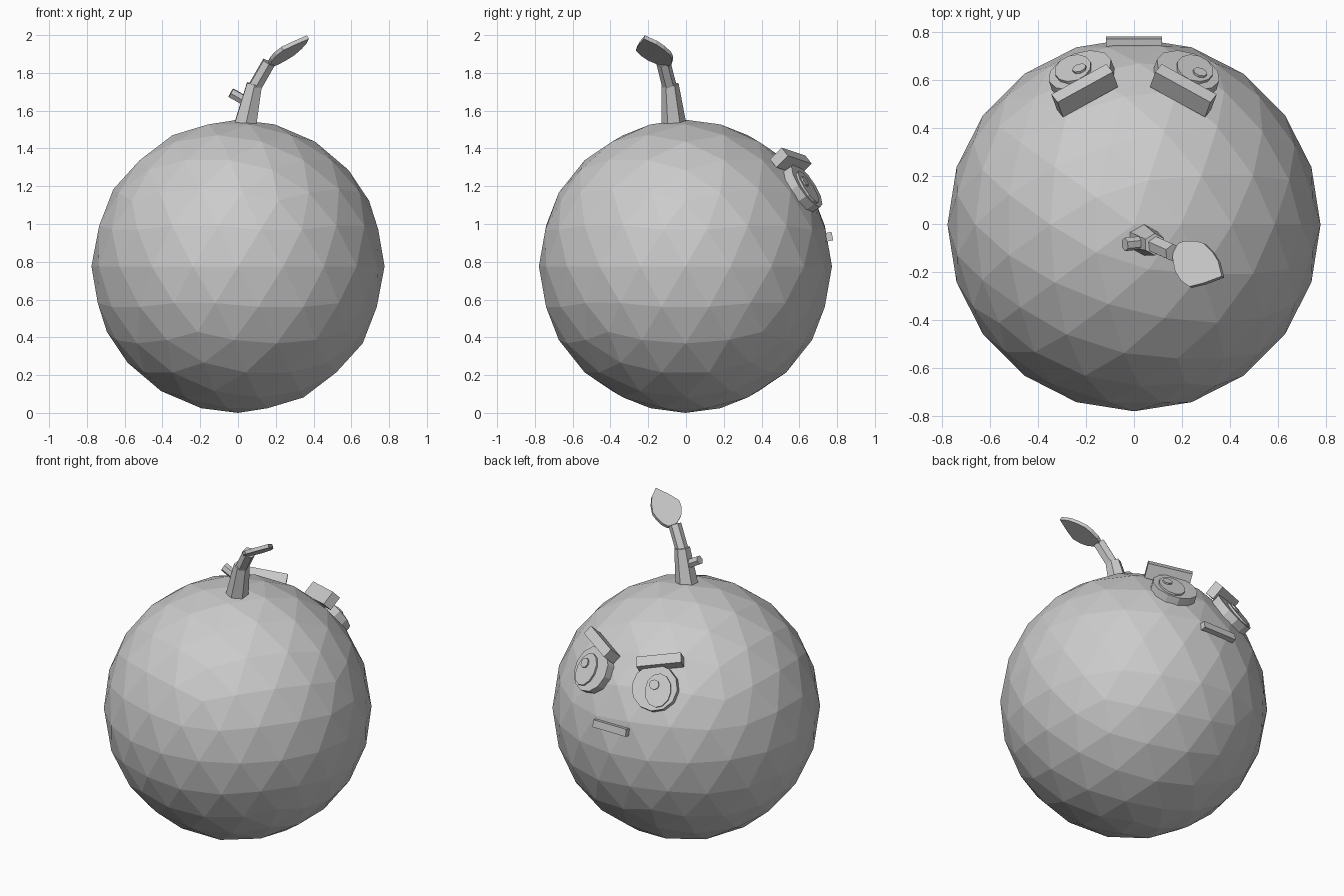
import bpy, bmesh, math
from mathutils import Vector, Matrix

cube = bpy.data.objects.get("Cube")
if cube:
    bpy.data.objects.remove(cube, do_unlink=True)

GREY = (0.6, 0.6, 0.6, 1.0)
grey = bpy.data.materials.new("plain_grey")
grey.use_nodes = True
grey.diffuse_color = GREY
for node in grey.node_tree.nodes:
    if node.type == 'BSDF_PRINCIPLED':
        node.inputs["Base Color"].default_value = GREY

R = 0.776
CENTRE = Vector((0, -0.003, R))
UP = Vector((0, 0, 1))


def make(name, bm, matrix=None):
    """Turn a bmesh into a flat-shaded object."""
    bmesh.ops.recalc_face_normals(bm, faces=bm.faces)
    mesh = bpy.data.meshes.new(name)
    bm.to_mesh(mesh)
    bm.free()
    mesh.materials.append(grey)
    obj = bpy.data.objects.new(name, mesh)
    bpy.context.collection.objects.link(obj)
    if matrix:
        obj.matrix_world = matrix
    return obj


def frame(origin, normal, side):
    """Matrix with local z along normal and local x along side."""
    n = normal.normalized()
    s = (side - n * side.dot(n)).normalized()
    m = Matrix((s, n.cross(s), n)).transposed().to_4x4()
    m.translation = origin
    return m


def disc(name, matrix, rx, ry, depth, sides):
    """Thin prism whose outer face lies at the matrix origin."""
    bm = bmesh.new()
    bmesh.ops.create_cone(bm, cap_ends=True, segments=sides, radius1=1, radius2=1, depth=depth)
    bmesh.ops.scale(bm, vec=(rx, ry, 1), verts=bm.verts)
    bmesh.ops.translate(bm, vec=(0, 0, -depth / 2), verts=bm.verts)
    return make(name, bm, matrix)


def box(name, matrix, size):
    bm = bmesh.new()
    bmesh.ops.create_cube(bm, size=1)
    bmesh.ops.scale(bm, vec=size, verts=bm.verts)
    return make(name, bm, matrix)


def branch(name, start, end, r1, r2):
    """Six-sided tapered length between two points."""
    start, end = Vector(start), Vector(end)
    axis = end - start
    bm = bmesh.new()
    bmesh.ops.create_cone(bm, cap_ends=True, segments=6, radius1=r1, radius2=r2, depth=axis.length)
    return make(name, bm, frame((start + end) / 2, axis, Vector((1, 0, 0.1))))


# Round faceted body
bm = bmesh.new()
bmesh.ops.create_icosphere(bm, subdivisions=3, radius=R)
make("body", bm, Matrix.Translation(CENTRE))

# Stem, upper stem and cut twig
branch("lower_stem", (0.04, -0.065, 1.53), (0.087, -0.085, 1.74), 0.066, 0.046)
branch("upper_stem", (0.08, -0.083, 1.71), (0.163, -0.12, 1.855), 0.038, 0.038)
branch("twig", (0.06, -0.075, 1.64), (-0.038, -0.085, 1.695), 0.028, 0.028)

# Leaf: flat tilted outline with thickness
outline = [(.165, -.105), (.185, -.08), (.21, -.07), (.255, -.07), (.29, -.08), (.325, -.115),
           (.35, -.155), (.365, -.217), (.29, -.245), (.23, -.26), (.195, -.235), (.17, -.195), (.16, -.14)]
SLOPE_X, SLOPE_Y = 0.552, -0.322
bm = bmesh.new()
face = bm.faces.new([bm.verts.new((x, y, 1.863 + SLOPE_X * (x - .17) + SLOPE_Y * (y + .13)))
                     for x, y in outline])
ext = bmesh.ops.extrude_face_region(bm, geom=[face])
thick = Vector((-SLOPE_X, -SLOPE_Y, 1)).normalized() * -0.022
bmesh.ops.translate(bm, vec=thick, verts=[v for v in ext["geom"] if isinstance(v, bmesh.types.BMVert)])
make("leaf", bm)

# Eyes and slanted brows on the back
for s, label in ((1, "left"), (-1, "right")):
    n = Vector((s * 0.28, 0.80, 0.533)).normalized()
    m = frame(CENTRE + n * 0.805, n, UP.cross(n))
    disc(label + "_eye", m, 0.137, 0.137, 0.075, 12)
    pupil = m @ Matrix.Translation((-s * 0.025, -0.015, 0.012))
    disc(label + "_pupil", pupil, 0.078, 0.1, 0.03, 12)
    disc(label + "_glint", pupil @ Matrix.Translation((-0.025, 0.03, 0.01)), 0.03, 0.03, 0.02, 8)
    b = Vector((s * 0.205, 0.558, 0.555))
    box(label + "_brow", frame(CENTRE + b, b, Vector((-s * 0.235, 0.12, -0.05))), (0.265, 0.06, 0.09))

# Straight mouth bar
box("mouth", frame(Vector((0, 0.758, 0.933)), Vector((0, 0.98, 0.2)), Vector((1, 0, 0))), (0.233, 0.045, 0.034))
